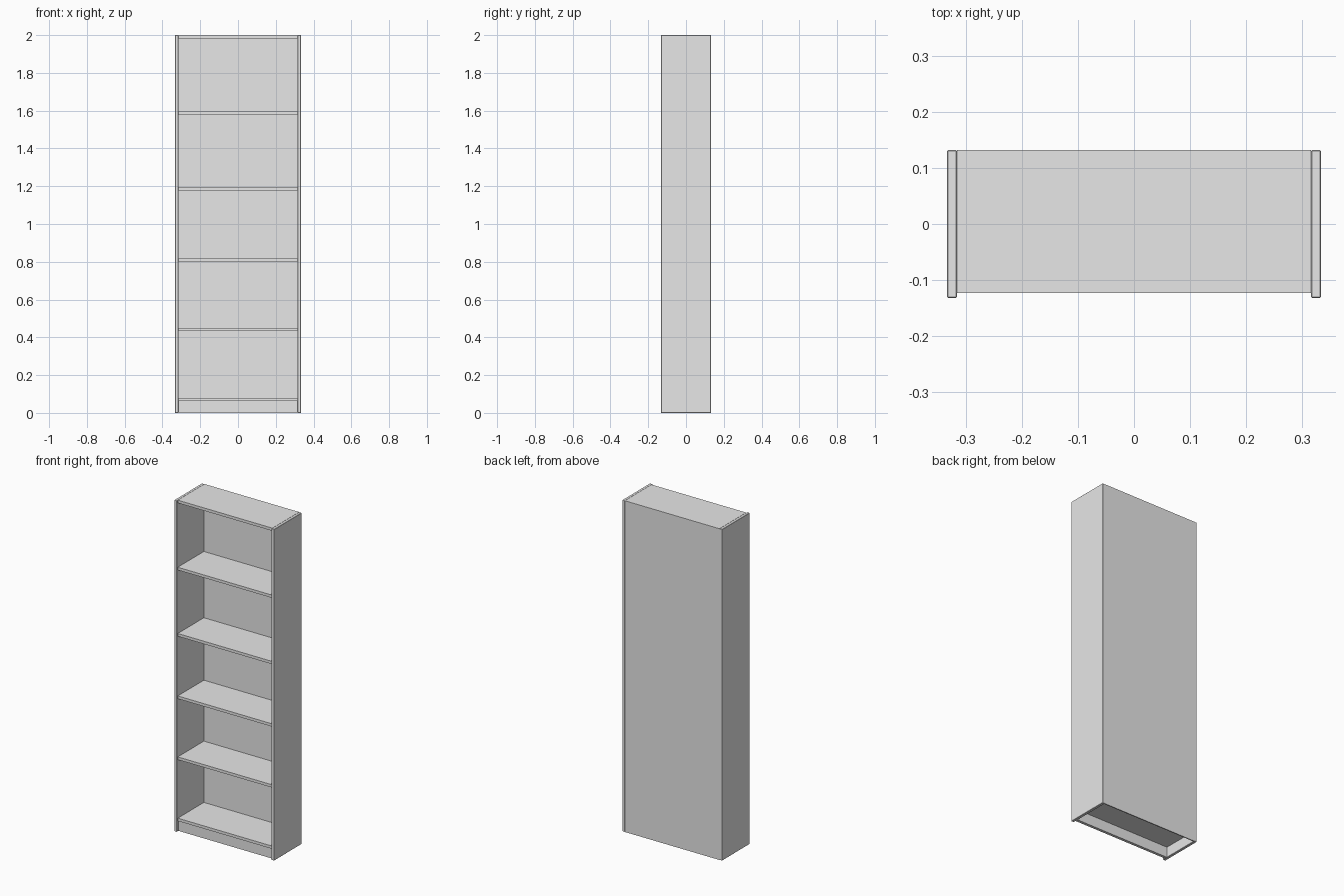
import bpy, bmesh

if "Cube" in bpy.data.objects:
    bpy.data.objects.remove(bpy.data.objects["Cube"])

mat = bpy.data.materials.new("light_grey_white")
mat.diffuse_color = (0.8, 0.8, 0.8, 1.0)
mat.use_nodes = True
mat.node_tree.nodes["Principled BSDF"].inputs["Base Color"].default_value = mat.diffuse_color


def box(name, x, y, z, bevel=0.0):
    """Box from (min, max) ranges, optionally with softened edges."""
    bm = bmesh.new()
    bmesh.ops.create_cube(bm, size=1)
    for v in bm.verts:
        for i, (lo, hi) in enumerate((x, y, z)):
            v.co[i] = lo if v.co[i] < 0 else hi
    me = bpy.data.meshes.new(name)
    bm.to_mesh(me)
    bm.free()
    me.materials.append(mat)
    ob = bpy.data.objects.new(name, me)
    bpy.context.collection.objects.link(ob)
    if bevel:
        mod = ob.modifiers.new("soft_edges", 'BEVEL')
        mod.width = bevel
        mod.segments = 1
    return ob


W, D, H, T = 0.333, 0.132, 2.0, 0.017   # half width, half depth, height, board
INNER = W - T
FRONT = -0.123                          # shelves sit behind the side edges
BACK = 0.126                            # inner face of back panel

# Side panels, full depth
for side, s in (("left", -1), ("right", 1)):
    box(f"{side}_side_panel", sorted((s * INNER, s * W)), (-D, D), (0, H), 0.0015)

# Thin back panel
box("back_panel", (-INNER, INNER), (BACK, D), (0, H))

# Top board, shelves and bottom board, given by upper surface height
tops = {"top_board": H, "shelf_4": 1.595, "shelf_3": 1.195,
        "shelf_2": 0.818, "shelf_1": 0.450, "bottom_board": 0.080}
for name, z in tops.items():
    box(name, (-INNER, INNER), (FRONT, BACK), (z - T, z))

# Recessed kick board under the bottom shelf
box("kick_board", (-INNER, INNER), (-0.115, -0.115 + T), (0, tops["bottom_board"] - T))
